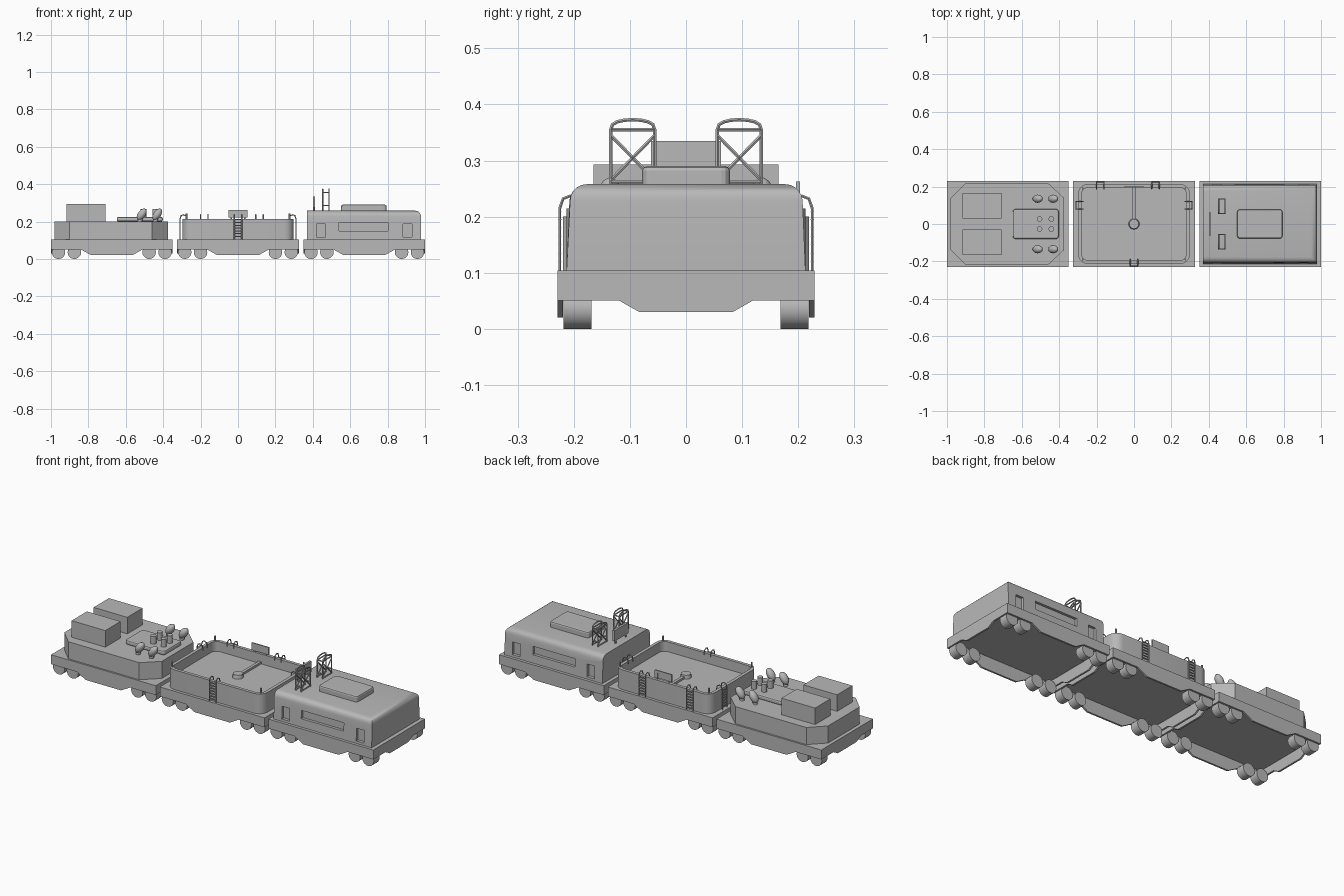
import bpy, bmesh, math
from mathutils import Vector, Matrix

cube = bpy.data.objects.get("Cube")
if cube:
    bpy.data.objects.remove(cube, do_unlink=True)

grey = bpy.data.materials.new("plain grey")
grey.use_nodes = True
COLOUR = (0.48, 0.48, 0.48, 1)
grey.diffuse_color = COLOUR
grey.node_tree.nodes["Principled BSDF"].inputs["Base Color"].default_value = COLOUR


def finish(name, bm, smooth=False):
    bmesh.ops.recalc_face_normals(bm, faces=bm.faces)
    mesh = bpy.data.meshes.new(name)
    bm.to_mesh(mesh)
    bm.free()
    mesh.materials.append(grey)
    ob = bpy.data.objects.new(name, mesh)
    bpy.context.collection.objects.link(ob)
    if smooth:
        bpy.ops.object.select_all(action='DESELECT')
        ob.select_set(True)
        bpy.context.view_layer.objects.active = ob
        bpy.ops.object.shade_smooth_by_angle(angle=math.radians(40))
    return ob


def box_bm(x, y, z):
    """Box from (low, high) pairs."""
    bm = bmesh.new()
    bmesh.ops.create_cube(bm, size=1)
    for v in bm.verts:
        v.co = [r[0] if c < 0 else r[1] for c, r in zip(v.co, (x, y, z))]
    return bm


def box(name, x, y, z):
    return finish(name, box_bm(x, y, z))


def prism(name, outline, to_3d, low, high, smooth=False):
    """Extrude a 2D outline; to_3d maps (a, b, depth) to a position."""
    bm = bmesh.new()
    rings = [[bm.verts.new(to_3d(a, b, d)) for a, b in outline] for d in (low, high)]
    for ring in rings:
        bm.faces.new(ring)
    for i in range(len(outline)):
        j = (i + 1) % len(outline)
        bm.faces.new((rings[0][i], rings[0][j], rings[1][j], rings[1][i]))
    return finish(name, bm, smooth)


def cylinder(name, start, end, r1, r2, sides=16):
    start, end = Vector(start), Vector(end)
    axis = end - start
    bm = bmesh.new()
    turn = axis.to_track_quat('Z', 'Y').to_matrix().to_4x4()
    bmesh.ops.create_cone(bm, cap_ends=True, segments=sides, radius1=r1, radius2=r2,
                          depth=axis.length,
                          matrix=Matrix.Translation((start + end) / 2) @ turn)
    return finish(name, bm, True)


def rods(name, paths, radius):
    """Round bars along polylines, joined in one mesh."""
    curve = bpy.data.curves.new(name, 'CURVE')
    curve.dimensions = '3D'
    curve.bevel_depth = radius
    curve.bevel_resolution = 1
    curve.use_fill_caps = True
    for path in paths:
        s = curve.splines.new('POLY')
        s.points.add(len(path) - 1)
        for p, co in zip(s.points, path):
            p.co = (*co, 1)
    temp = bpy.data.objects.new(name + "_path", curve)
    bpy.context.collection.objects.link(temp)
    mesh = bpy.data.meshes.new_from_object(temp.evaluated_get(bpy.context.evaluated_depsgraph_get()))
    bpy.data.objects.remove(temp, do_unlink=True)
    bm = bmesh.new()
    bm.from_mesh(mesh)
    bpy.data.meshes.remove(mesh)
    return finish(name, bm, True)


def rounded_rect(hx, hy, r, steps=5):
    pts = []
    for k, (sx, sy) in enumerate(((1, 1), (-1, 1), (-1, -1), (1, -1))):
        for i in range(steps + 1):
            a = math.pi / 2 * (k + i / steps)
            pts.append((sx * (hx - r) + r * math.cos(a), sy * (hy - r) + r * math.sin(a)))
    return pts


def hatch(name, cx, hx, hy, low, high):
    ob = prism(name, rounded_rect(hx, hy, 0.015, 3),
               lambda a, b, d: (cx + a, b, d), low, high)
    bevel = ob.modifiers.new("soft_top", 'BEVEL')
    bevel.width, bevel.segments, bevel.limit_method = 0.008, 2, 'ANGLE'
    bevel.angle_limit = math.radians(50)


def skirt_outline(half, wide, narrow, drop):
    return [(-half, 0.103), (-half, 0.051), (-wide, 0.051), (-narrow, drop),
            (narrow, drop), (wide, 0.051), (half, 0.051), (half, 0.103)]


# Running gear: hollow deck with dropped skirts, and eight wheels per car
def chassis(label, cx):
    box(label + "_deck", (cx - .325, cx + .325), (-.229, .229), (.092, .104))
    for side, s in (("left", 1), ("right", -1)):
        prism(f"{label}_side_skirt_{side}", skirt_outline(.325, .165, .11, .02),
              lambda a, b, d: (cx + a, d, b), s * .219, s * .229)
        prism(f"{label}_end_skirt_{side}", skirt_outline(.222, .12, .083, .03),
              lambda a, b, d: (cx + d, a, b), s * .315, s * .325)
        for dx in (-.285, -.2, .2, .285):
            cylinder(f"{label}_wheel", (cx + dx, s * .168, .036), (cx + dx, s * .218, .036), .036, .036, 20)


for label, cx in (("tail", -.675), ("middle", 0), ("engine", .675)):
    chassis(label, cx)

# Tail car: chamfered hull, two crates, hatch with stacks and leaning pods
hull = [(-.98, -.14), (-.9, -.219), (-.46, -.219), (-.375, -.14),
        (-.375, .14), (-.46, .219), (-.9, .219), (-.98, .14)]
prism("tail_hull", hull, lambda a, b, d: (a, b, d), .1, .2)
hatch("tail_hatch", -.525, .123, .08, .2, .225)
for s in (1, -1):
    box("tail_crate", (-.917, -.708), sorted((s * .03, s * .165)), (.195, .293))
    for x in (-.505, -.442):
        cylinder("tail_stack", (x, s * .027, .22), (x, s * .027, .268), .015, .015)
    for x in (-.515, -.432):
        cylinder("tail_pod_foot", (x - .012, s * .135, .195), (x, s * .135, .235), .012, .012, 10)
        bm = bmesh.new()
        bmesh.ops.create_uvsphere(bm, u_segments=14, v_segments=8, radius=1,
                                  matrix=Matrix.Translation((x, s * .135, .238))
                                  @ Matrix.Rotation(math.radians(35), 4, 'Y')
                                  @ Matrix.Diagonal((.021, .022, .036, 1)))
        finish("tail_pod", bm, True)

# Middle car: open tub with rounded corners
flat = lambda a, b, d: (a, b, d)
tub = prism("middle_tub", rounded_rect(.298, .213, .05), flat, .1, .215, True)
cut = prism("tub_cutter", rounded_rect(.28, .195, .035), flat, .16, .3)
cut.hide_render = True
cut.hide_set(True)
cut.display_type = 'WIRE'
hollow = tub.modifiers.new("hollow", 'BOOLEAN')
hollow.operation, hollow.solver, hollow.object = 'DIFFERENCE', 'EXACT', cut
cylinder("tub_hub", (0, 0, .158), (0, 0, .18), .03, .026, 10)
box("tub_bar", (-.008, .008), (0, .197), (.158, .172))
box("tub_sign", (-.052, .052), (.196, .203), (.222, .263))
rods("tub_sign_legs", [[(x, .2, .2), (x, .2, .25)] for x in (-.035, .035)], .004)
rods("tub_posts", [[(sx * .275, sy * .19, .2), (sx * .275, sy * .19, .243)]
                   for sx in (1, -1) for sy in (1, -1)], .005)


# Hooked ladders on the tub walls: foot point, outward direction
def ladder(x, y, out):
    out = Vector(out)
    along = Vector((-out.y, out.x, 0)) * .02
    base = Vector((x, y, 0))
    paths = []
    for s in (1, -1):
        p = base + along * s
        paths.append([p + out * o + Vector((0, 0, z)) for o, z in
                      ((.012, .104), (.012, .215), (.006, .232), (-.006, .237), (-.02, .23), (-.026, .205))])
    for i in range(7):
        lift = out * .012 + Vector((0, 0, .12 + i * .015))
        paths.append([base + along + lift, base - along + lift])
    rods("tub_ladder", paths, .003)


for spot in ((0, -.213, (0, -1, 0)), (-.18, .213, (0, 1, 0)), (.115, .213, (0, 1, 0)),
             (-.298, .1, (-1, 0, 0)), (.298, .1, (1, 0, 0))):
    ladder(*spot)

# Engine: body rounded over both sides and the outer end, with sunk windows
bm = box_bm((.37, .978), (-.213, .213), (.1, .258))
for v in bm.verts:
    if v.co.z > .2:
        v.co.y *= .97
round_edges = [e for e in bm.edges if all(v.co.z > .2 for v in e.verts)
               and sum(v.co.x for v in e.verts) > 1]
bmesh.ops.bevel(bm, geom=round_edges, offset=.03, segments=5, profile=.5, affect='EDGES')
body = finish("engine_body", bm, True)
for i, (x, z) in enumerate((((.54, .803), (.15, .196)), ((.42, .467), (.117, .187)), ((.882, .93), (.117, .187)))):
    for s in (1, -1):
        cutter = box("window_cutter", x, sorted((s * .195, s * .25)), z)
        cutter.hide_render = True
        cutter.hide_set(True)
        cutter.display_type = 'WIRE'
        m = body.modifiers.new("window", 'BOOLEAN')
        m.operation, m.solver, m.object = 'DIFFERENCE', 'EXACT', cutter
hatch("engine_roof_hatch", .673, .121, .078, .25, .29)

# Sign panel and two braced roof cages with arched tops
box("engine_roof_sign", (.4, .412), (-.062, .062), (.275, .335))
rods("engine_sign_legs", [[(.406, y, .25), (.406, y, .3)] for y in (-.045, .045)], .005)
for s in (1, -1):
    y0, y1 = s * .056, s * .134
    paths = []
    for x in (.453, .487):
        paths += [[(x, y0, .25), (x, y0, .355)], [(x, y1, .25), (x, y1, .355)],
                  [(x, y0, .355), (x, y1, .355)], [(x, y0, .262), (x, y1, .262)],
                  [(x, y0, .265), (x, y1, .345)], [(x, y1, .265), (x, y0, .345)]]
        paths.append([(x, s * (.095 - .039 * math.cos(a)), .355 + .018 * math.sin(a) ** .7)
                      for a in [math.pi * k / 8 for k in range(8)]] + [(x, y1, .355)])
    for y in (y0, y1):
        paths += [[(.453, y, z), (.487, y, z)] for z in (.285, .355)]
    rods("engine_roof_cage", paths, .0035)
